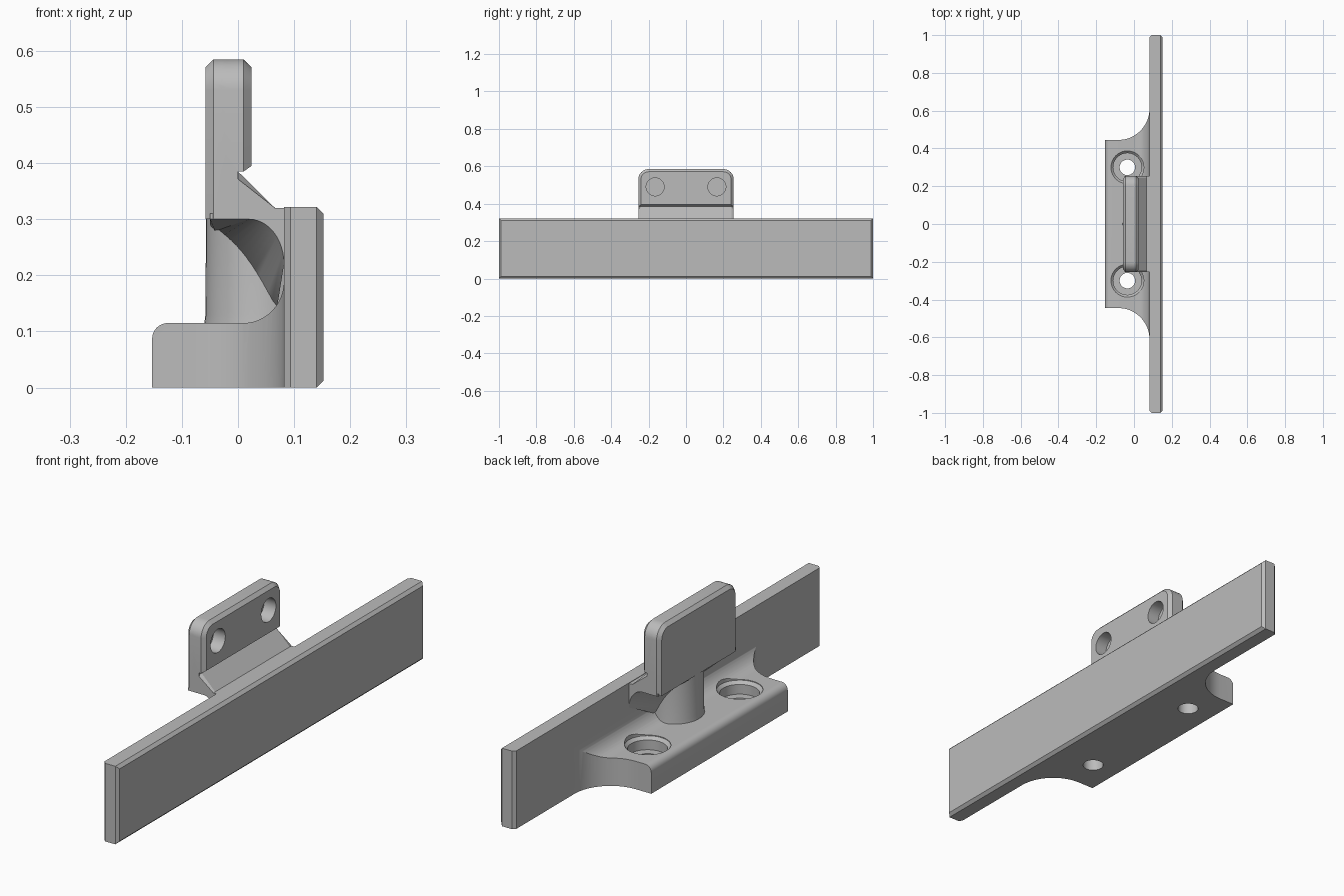
import bpy, bmesh
from math import sin, cos, pi, radians
from mathutils import Matrix

if "Cube" in bpy.data.objects:
    bpy.data.objects.remove(bpy.data.objects["Cube"], do_unlink=True)

grey = bpy.data.materials.new("plain_grey")
grey.use_nodes = True
grey.diffuse_color = (0.5, 0.5, 0.5, 1)
grey.node_tree.nodes["Principled BSDF"].inputs["Base Color"].default_value = (0.5, 0.5, 0.5, 1)


def finish(name, bm):
    bmesh.ops.recalc_face_normals(bm, faces=bm.faces)
    mesh = bpy.data.meshes.new(name)
    bm.to_mesh(mesh)
    bm.free()
    mesh.materials.append(grey)
    obj = bpy.data.objects.new(name, mesh)
    bpy.context.collection.objects.link(obj)
    return obj


def loft(name, rings):
    """Bridge rings of equal length and cap both ends."""
    bm = bmesh.new()
    loops = [[bm.verts.new(p) for p in ring] for ring in rings]
    n = len(loops[0])
    for a, b in zip(loops, loops[1:]):
        for i in range(n):
            j = (i + 1) % n
            bm.faces.new((a[i], a[j], b[j], b[i]))
    bm.faces.new(loops[0])
    bm.faces.new(loops[-1])
    return finish(name, bm)


def arc(cx, cy, rx, ry, start, end, steps=12):
    angles = [radians(start + (end - start) * i / steps) for i in range(steps + 1)]
    return [(cx + rx * cos(a), cy + ry * sin(a)) for a in angles]


def turned(name, profile, at, axis="Z", sides=40):
    """Round solid from (radius, height) pairs."""
    rot = Matrix.Rotation(pi / 2, 3, "Y") if axis == "X" else Matrix.Identity(3)
    rings = []
    for r, h in profile:
        ring = [rot @ Matrix.Rotation(2 * pi * i / sides, 3, "Z").col[0] * r for i in range(sides)]
        rings.append([p + rot.col[2] * h for p in ring])
    obj = loft(name, rings)
    obj.data.transform(Matrix.Translation(at))
    return obj


def activate(obj):
    bpy.ops.object.select_all(action="DESELECT")
    obj.select_set(True)
    bpy.context.view_layer.objects.active = obj


def combine(obj, other, operation):
    mod = obj.modifiers.new(operation.lower(), "BOOLEAN")
    mod.operation, mod.object, mod.solver = operation, other, "EXACT"
    activate(obj)
    bpy.ops.object.modifier_apply(modifier=mod.name)
    bpy.data.objects.remove(other, do_unlink=True)


def rounded_tab(half, bottom, top, r):
    right = arc(half - r, top - r, r, r, 0, 90, 8)
    left = [(-y, z) for y, z in reversed(right)]
    return [(half, bottom)] + right + left + [(-half, bottom)]


def tab_slab(name, flat_x, back_x, bottom, bottom_cut):
    """Slab with a chamfered rim on the flat_x face."""
    c = 0.014
    step = c if back_x > flat_x else -c
    full = rounded_tab(0.255, bottom, 0.585, 0.055)
    inner = rounded_tab(0.255 - c, bottom + bottom_cut, 0.585 - c, 0.055 - c)
    return loft(name, [[(x, y, z) for y, z in outline] for x, outline in
                       ((flat_x, inner), (flat_x + step, full), (back_x, full))])


# Long plate with chamfered front rim and ends
bm = bmesh.new()
bmesh.ops.create_cube(bm, size=1)
bmesh.ops.transform(bm, matrix=Matrix.Translation((0.117, 0, 0.161)) @ Matrix.Diagonal((0.07, 2, 0.322, 1)),
                    verts=bm.verts)
rim = [e for e in bm.edges if all(v.co.x > 0.1 for v in e.verts)
       or abs(e.verts[0].co.z - e.verts[1].co.z) > 0.1]
bmesh.ops.bevel(bm, geom=rim, offset=0.012, segments=1, affect="EDGES")
plate = finish("long_plate", bm)

# Mounting foot: side profile trimmed to a flared plan
profile = [(0.09, 0), (-0.153, 0)] + arc(-0.125, 0.087, 0.028, 0.028, 180, 90, 8)
profile += arc(0.01, 0.19, 0.072, 0.075, -90, 0) + [(0.09, 0.19)]
foot = loft("mounting_foot", [[(x, y, z) for x, z in profile] for y in (-0.65, 0.65)])
flare = [(-0.2, 0.445)] + arc(-0.083, 0.61, 0.165, 0.165, -90, 0, 16) + [(0.12, 0.61)]
plan = flare + [(x, -y) for x, y in reversed(flare)]
combine(foot, loft("foot_plan", [[(x, y, z) for x, y in plan] for z in (-0.1, 0.4)]), "INTERSECT")

# Counterbored screw holes in the foot
bore = [(0.041, -0.05), (0.041, 0.06), (0.075, 0.06), (0.075, 0.1), (0.087, 0.112), (0.087, 0.3)]
for side in (-1, 1):
    combine(foot, turned("screw_bore", bore, (-0.035, side * 0.3, 0)), "DIFFERENCE")

# Upright tab with two blind sockets
tab = tab_slab("upright_tab", -0.058, 0.0, 0.3, 0)
combine(tab, tab_slab("tab_front", 0.024, -0.03, 0.385, 0.01), "UNION")
for side in (-1, 1):
    combine(tab, turned("socket", [(0.048, -0.03), (0.048, 0.1)], (0, side * 0.165, 0.49), "X"),
            "DIFFERENCE")

# Bracket joining tab and plate, with a rounded underside
under = arc(0.02, 0.22, 0.062, 0.08, 90, 0)
section = [(-0.03, 0.3)] + under + [(0.09, 0.22), (0.09, 0.32), (0.066, 0.32), (0.0, 0.385), (-0.03, 0.385)]
bracket = loft("bracket", [[(x, y, z) for x, z in section] for y in (-0.255, 0.255)])
bm = bmesh.new()
bm.from_mesh(bracket.data)
slope = [e for e in bm.edges if abs(e.verts[0].co.y - e.verts[1].co.y) < 0.01
         and sorted(round(v.co.z, 2) for v in e.verts) in ([0.32, 0.38], [0.32, 0.39])
         and all(v.co.x < 0.07 and v.co.x > -0.01 for v in e.verts)]
bmesh.ops.bevel(bm, geom=slope, offset=0.012, segments=1, affect="EDGES")
bm.to_mesh(bracket.data)
bm.free()

# Sloping gusset from the bracket ends down to the pillar
outer = [(-0.05, 0.3)] + under
last = len(outer) - 1
ends = []
for side in (-1, 1):
    lid = [(0.09, 0.31), (-0.05, 0.31)]
    rim_ring = [(x, side * 0.254, z) for x, z in outer + lid]
    core = [(-0.05 + 0.12 * i / last, side * (0.04 + 0.07 * i / last), 0.29 - 0.145 * i / last)
            for i in range(last + 1)]
    core += [(x, side * 0.1, z) for x, z in lid]
    ends.append((rim_ring, core))
gusset = loft("gusset", [ends[0][0], ends[0][1], ends[1][1], ends[1][0]])

# Round pillar under the tab
pillar = turned("pillar", [(0.104, 0.1), (0.1, 0.13), (0.099, 0.305)], (0.042, 0, 0))
pillar.data.transform(Matrix.Diagonal((1, 1.08, 1, 1)))

for obj in (plate, foot, tab, bracket, gusset, pillar):
    activate(obj)
    bpy.ops.object.shade_smooth_by_angle(angle=radians(25))
